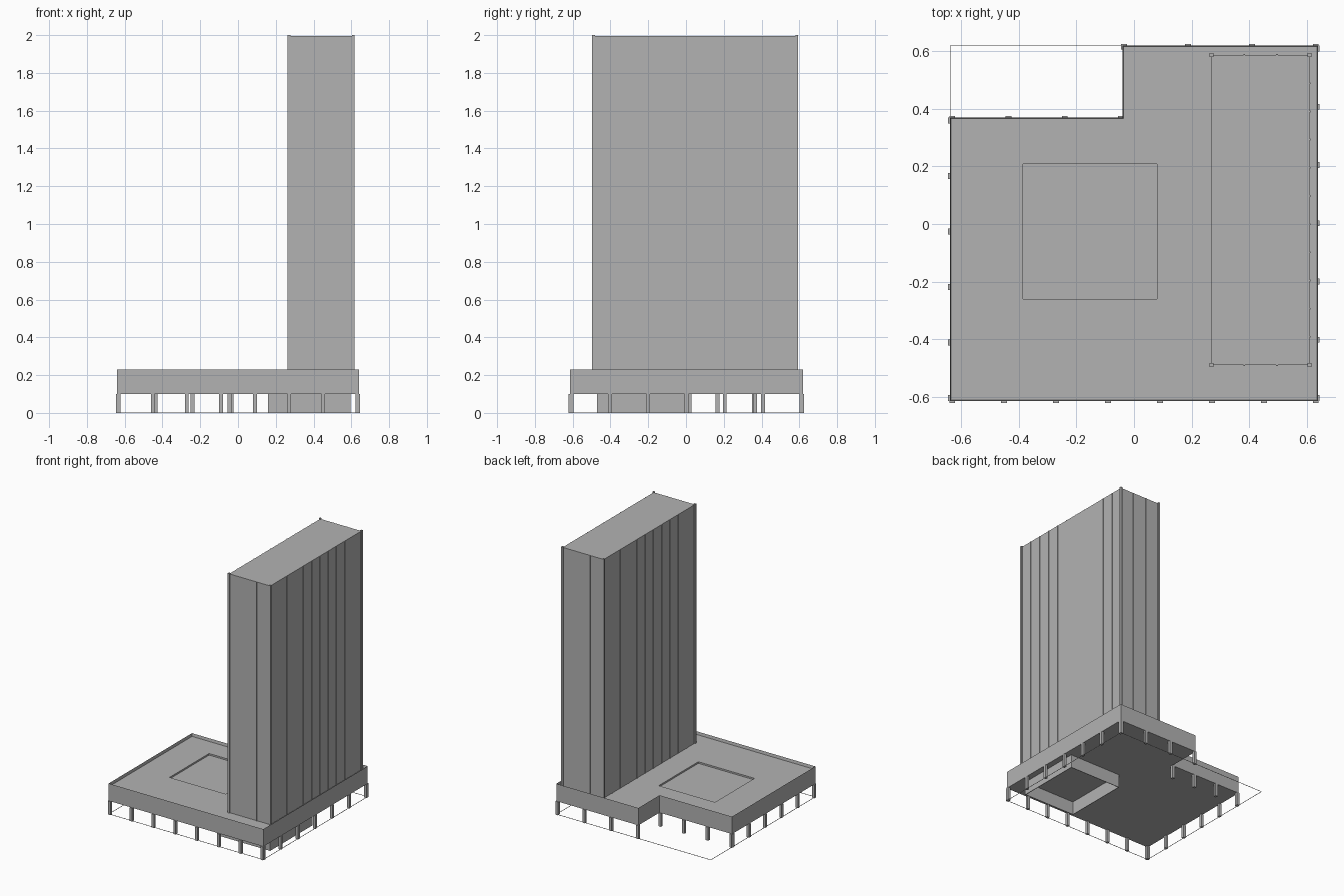
import bpy, bmesh
from mathutils import Vector

cube = bpy.data.objects.get("Cube")
if cube:
    bpy.data.objects.remove(cube, do_unlink=True)

GREY = (0.45, 0.45, 0.45, 1)
concrete = bpy.data.materials.new("concrete_grey")
concrete.use_nodes = True
concrete.diffuse_color = GREY
concrete.node_tree.nodes["Principled BSDF"].inputs["Base Color"].default_value = GREY

SOFFIT, PARAPET, DECK = 0.10, 0.23, 0.208
L_PLAN = [(-0.64, -0.615), (0.64, -0.615), (0.64, 0.62),
          (-0.04, 0.62), (-0.04, 0.37), (-0.64, 0.37)]
TX0, TX1, TY0, TY1 = 0.27, 0.61, -0.49, 0.587


def make_object(name, bm):
    bmesh.ops.recalc_face_normals(bm, faces=bm.faces)
    mesh = bpy.data.meshes.new(name)
    bm.to_mesh(mesh)
    bm.free()
    mesh.materials.append(concrete)
    obj = bpy.data.objects.new(name, mesh)
    bpy.context.collection.objects.link(obj)
    return obj


def add_box(bm, x0, x1, y0, y1, z0, z1):
    verts = bmesh.ops.create_cube(bm, size=1)["verts"]
    low, high = Vector((x0, y0, z0)), Vector((x1, y1, z1))
    for v in verts:
        v.co = (low + high) / 2 + Vector(a * b for a, b in zip(v.co, high - low))


def box(name, *bounds):
    bm = bmesh.new()
    add_box(bm, *bounds)
    return make_object(name, bm)


def posts(name, points, half, z0, z1):
    bm = bmesh.new()
    for x, y in points:
        add_box(bm, x - half, x + half, y - half, y + half, z0, z1)
    return make_object(name, bm)


def spaced(a, b, bays):
    a, b = Vector(a), Vector(b)
    return [tuple(a.lerp(b, i / bays)) for i in range(bays + 1)]


def frame(name, x0, x1, y0, y1, z0, z1, t):
    # Four walls around an open rectangle
    bm = bmesh.new()
    add_box(bm, x0, x1, y0, y0 + t, z0, z1)
    add_box(bm, x0, x1, y1 - t, y1, z0, z1)
    add_box(bm, x0, x0 + t, y0 + t, y1 - t, z0, z1)
    add_box(bm, x1 - t, x1, y0 + t, y1 - t, z0, z1)
    return make_object(name, bm)


# L-shaped podium with a thin parapet around a sunken roof deck
bm = bmesh.new()
base = bm.faces.new([bm.verts.new((x, y, SOFFIT)) for x, y in L_PLAN])
ext = bmesh.ops.extrude_face_region(bm, geom=[base], use_keep_orig=True)["geom"]
top = [g for g in ext if isinstance(g, bmesh.types.BMFace)][0]
for v in top.verts:
    v.co.z = PARAPET
bmesh.ops.recalc_face_normals(bm, faces=bm.faces)
bmesh.ops.inset_region(bm, faces=[top], thickness=0.005)
for v in top.verts:
    v.co.z = DECK
podium = make_object("podium", bm)

# Shallow square court sunk into the deck
cutter = box("court_cutter", -0.385, 0.08, -0.26, 0.208, DECK - 0.012, 0.4)
cutter.hide_render = True
cutter.hide_set(True)
cut = podium.modifiers.new("court", "BOOLEAN")
cut.operation = "DIFFERENCE"
cut.solver = "EXACT"
cut.object = cutter

# Perimeter columns, along each open side of the podium
columns = (spaced((-0.632, -0.612), (0.632, -0.612), 7)
           + spaced((0.635, -0.605), (0.635, 0.61), 6)
           + spaced((-0.035, 0.616), (0.632, 0.616), 3)
           + spaced((-0.632, 0.366), (-0.045, 0.366), 3)
           + spaced((-0.636, -0.605), (-0.636, 0.36), 5))
posts("podium_columns", columns, 0.01, 0, SOFFIT)

# Ground-floor lobby walls under the tower, and the thin site edge
frame("lobby_walls", 0.16, 0.595, -0.47, 0.03, 0, SOFFIT, 0.004)
frame("site_edge", -0.64, 0.64, -0.615, 0.62, 0, 0.003, 0.002)

# Tower slab with corner posts and slim facade fins
box("tower", TX0, TX1, TY0, TY1, DECK - 0.005, 1.994)
posts("tower_corner_posts", [(x, y) for x in (TX0, TX1) for y in (TY0, TY1)],
      0.007, DECK - 0.005, 2.0)
fins = []
for x in (TX0, TX1):
    fins += spaced((x, TY0), (x, TY1), 11)[1:-1]
for y in (TY0, TY1):
    fins += spaced((TX0, y), (TX1, y), 3)[1:-1]
posts("tower_fins", fins, 0.003, DECK - 0.005, 1.994)
